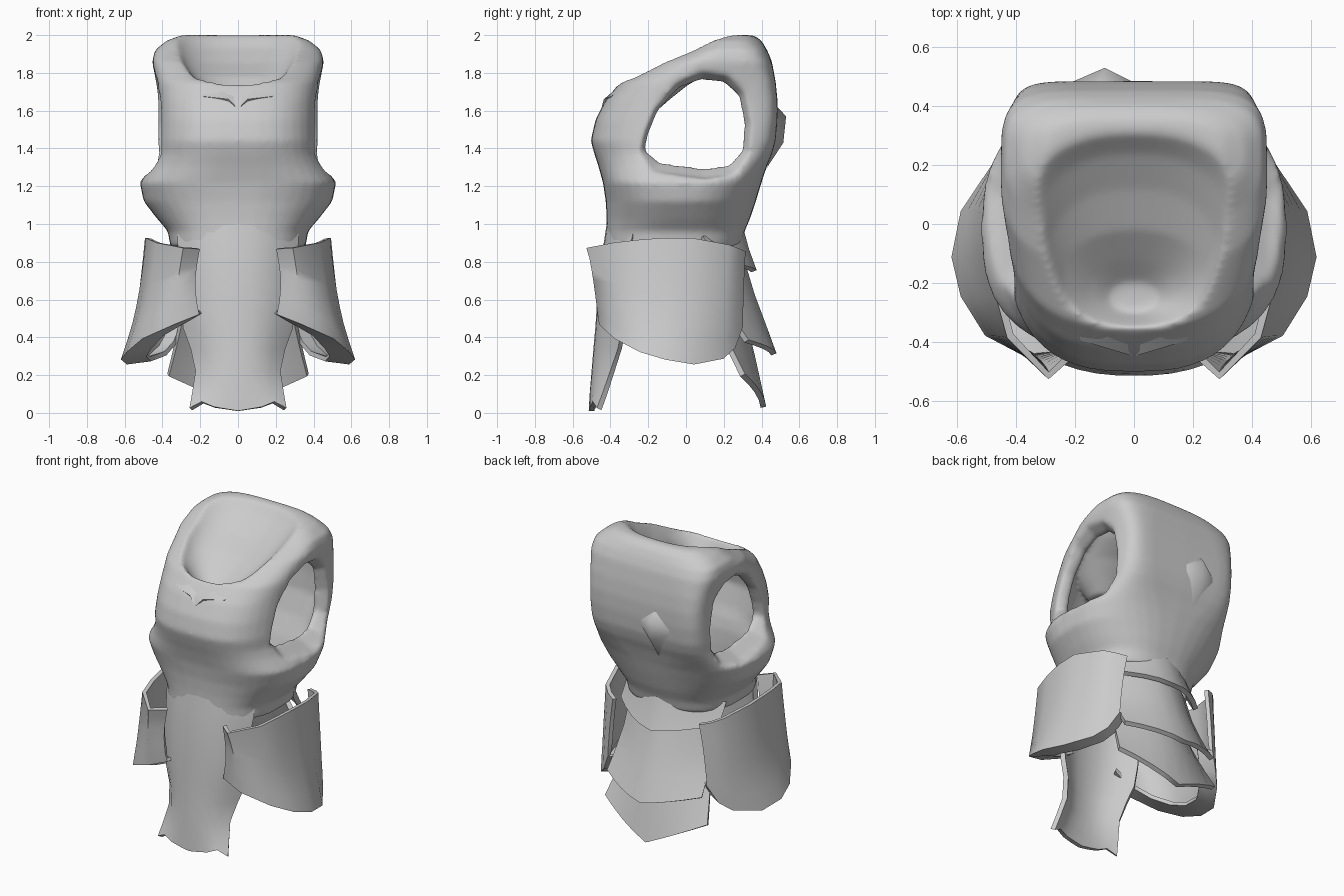
import bpy, bmesh, math

if "Cube" in bpy.data.objects:
    bpy.data.objects.remove(bpy.data.objects["Cube"])

steel = bpy.data.materials.new("grey_armour")
steel.diffuse_color = (0.6, 0.6, 0.6, 1)
steel.use_nodes = True
steel.node_tree.nodes["Principled BSDF"].inputs["Base Color"].default_value = steel.diffuse_color


def mesh_object(name, verts, faces):
    me = bpy.data.meshes.new(name)
    me.from_pydata(verts, [], faces)
    bm = bmesh.new()
    bm.from_mesh(me)
    bmesh.ops.recalc_face_normals(bm, faces=bm.faces)
    bm.to_mesh(me)
    bm.free()
    me.materials.append(steel)
    ob = bpy.data.objects.new(name, me)
    bpy.context.collection.objects.link(ob)
    return ob


def activate(ob):
    bpy.ops.object.select_all(action='DESELECT')
    ob.select_set(True)
    bpy.context.view_layer.objects.active = ob


def loft(name, rings, n=40):
    """Closed solid from rings of (z, half width, front y, back y, squareness)."""
    verts = []
    for z, hw, yf, yb, p in rings:
        for i in range(n):
            a = 2 * math.pi * i / n
            c, s = math.cos(a), math.sin(a)
            q = p if s > 0 else min(p, 2.7)
            x = hw * math.copysign(abs(c) ** (2 / q), c)
            y = (yf + yb) / 2 + (yb - yf) / 2 * math.copysign(abs(s) ** (2 / q), s)
            verts.append((x, y, z))
    faces = [(r * n + i, r * n + (i + 1) % n, (r + 1) * n + (i + 1) % n, (r + 1) * n + i)
             for r in range(len(rings) - 1) for i in range(n)]
    last = (len(rings) - 1) * n
    faces += [tuple(range(n))[::-1], tuple(range(last, last + n))]
    return mesh_object(name, verts, faces)


def cut(ob, cutter):
    """Subtract the cutter and discard it."""
    activate(ob)
    mod = ob.modifiers.new("cut", 'BOOLEAN')
    mod.operation, mod.solver, mod.object = 'DIFFERENCE', 'EXACT', cutter
    bpy.ops.object.modifier_apply(modifier=mod.name)
    bpy.data.objects.remove(cutter)


def sheet(name, rows, thick):
    """Curved plate through rows of points."""
    n = len(rows[0])
    faces = [(r * n + i, r * n + i + 1, (r + 1) * n + i + 1, (r + 1) * n + i)
             for r in range(len(rows) - 1) for i in range(n - 1)]
    ob = mesh_object(name, [p for row in rows for p in row], faces)
    mod = ob.modifiers.new("thickness", 'SOLIDIFY')
    mod.thickness, mod.offset = thick, 0
    activate(ob)
    bpy.ops.object.modifier_apply(modifier=mod.name)
    bpy.ops.object.shade_smooth_by_angle(angle=math.radians(60))
    return ob


# Torso solid
torso = loft("torso", [
    (0.88, 0.36, -0.42, 0.29, 2.5), (0.96, 0.37, -0.42, 0.31, 2.5),
    (1.03, 0.43, -0.42, 0.34, 2.4), (1.12, 0.50, -0.425, 0.37, 2.4),
    (1.22, 0.52, -0.44, 0.40, 2.8), (1.31, 0.46, -0.465, 0.43, 4.5),
    (1.37, 0.435, -0.485, 0.455, 6), (1.44, 0.43, -0.505, 0.475, 7),
    (1.55, 0.425, -0.48, 0.485, 8), (1.65, 0.425, -0.43, 0.485, 8),
    (1.75, 0.435, -0.35, 0.475, 7), (1.86, 0.455, -0.15, 0.455, 5),
    (1.92, 0.44, 0.0, 0.43, 4), (1.97, 0.38, 0.08, 0.40, 3),
    (2.00, 0.30, 0.17, 0.36, 3)])

# Sloping closed neck dish, and the hollow inside left thin beneath it
dish = [(1.63, 0.08, -0.30, -0.20, 2.2), (1.70, 0.16, -0.33, -0.12, 2.2),
        (1.78, 0.24, -0.37, -0.02, 2.3), (1.85, 0.29, -0.41, 0.12, 2.4),
        (1.93, 0.34, -0.44, 0.24, 2.5), (2.00, 0.40, -0.47, 0.31, 2.5),
        (2.2, 0.55, -0.55, 0.45, 2.5)]
inside = loft("inside_cutter", [
    (0.80, 0.325, -0.38, 0.25, 2.5), (0.96, 0.335, -0.385, 0.27, 2.5),
    (1.04, 0.39, -0.385, 0.30, 2.4), (1.13, 0.45, -0.39, 0.33, 2.4),
    (1.20, 0.45, -0.405, 0.36, 2.8), (1.27, 0.36, -0.43, 0.39, 4),
    (1.42, 0.345, -0.465, 0.435, 6), (1.55, 0.345, -0.44, 0.445, 6),
    (1.65, 0.345, -0.36, 0.445, 6), (1.75, 0.345, -0.26, 0.435, 6),
    (1.85, 0.34, -0.05, 0.41, 4), (1.90, 0.32, 0.08, 0.39, 4)])
cut(inside, loft("dish_floor", [(z - .04, hw + .035, a - .04, b + .035, p)
                                for z, hw, a, b, p in dish]))
cut(torso, inside)
cut(torso, loft("dish_cutter", dish))

# Arm openings, flared outwards
hole = [(-.22, 1.39), (-.14, 1.325), (.09, 1.295), (.23, 1.31), (.30, 1.39), (.31, 1.53),
        (.28, 1.68), (.2, 1.75), (.08, 1.765), (-.04, 1.72), (-.15, 1.6), (-.20, 1.48)]
k = len(hole)
for s in (1, -1):
    rings = [(s * x, .05 + (y - .05) * f, 1.53 + (z - 1.53) * f)
             for x, f in ((.25, 1), (.37, 1), (.46, 1.22), (.6, 1.3)) for y, z in hole]
    faces = [(r * k + i, r * k + (i + 1) % k, (r + 1) * k + (i + 1) % k, (r + 1) * k + i)
             for r in range(3) for i in range(k)]
    faces += [tuple(range(k)), tuple(range(3 * k, 4 * k))]
    cut(torso, mesh_object("arm_cutter", rings, faces))

# Soften the rims
activate(torso)
mod = torso.modifiers.new("remesh", 'REMESH')
mod.mode, mod.voxel_size, mod.use_smooth_shade = 'VOXEL', 0.014, True
bpy.ops.object.modifier_apply(modifier=mod.name)
mod = torso.modifiers.new("soften", 'SMOOTH')
mod.factor, mod.iterations = 0.5, 10
bpy.ops.object.modifier_apply(modifier=mod.name)
bpy.ops.object.shade_smooth()

# Pointed boss on the back
boss = mesh_object("back_boss", [(-.25, .465, 1.50), (-.12, .465, 1.64), (.03, .465, 1.52),
                                 (-.1, .43, 1.30), (-.1, .53, 1.57), (-.1, .515, 1.43)],
                   [(0, 1, 4), (1, 2, 4), (2, 5, 4), (2, 3, 5), (3, 0, 5), (0, 4, 5)])
activate(boss)
bpy.ops.object.shade_smooth()

# Folded collar lapels, meeting in a notch at the chest
for s in (1, -1):
    sheet("collar_lapel", [
        [(0, -.385, 1.68), (s * .1, -.365, 1.71), (s * .2, -.30, 1.75)],
        [(0, -.445, 1.60), (s * .05, -.43, 1.655), (s * .18, -.39, 1.67)]], 0.015)

# Long front panel: (z, half width, centre y, edge y)
rows = []
for z, hw, yc, ye in [(1.0, .31, -.405, -.26), (.9, .31, -.42, -.28), (.8, .30, -.435, -.30),
                      (.6, .30, -.455, -.32), (.45, .28, -.465, -.33), (.34, .24, -.475, -.35),
                      (.22, .215, -.485, -.39), (.1, .235, -.495, -.43), (.03, .25, -.50, -.46)]:
    row = []
    for i in range(-4, 5):
        u = i / 4
        dz = (-.02, -.01, .0, .025, -.01)[abs(i)] if z < .05 else 0
        row.append((hw * u, yc + (ye - yc) * abs(u) ** 2.5, z + dz))
    rows.append(row)
sheet("front_panel", rows, 0.03)

# Side tassets: (top x, top y, top z, bottom x, bottom y, bottom z), front to back
arc = [(.21, -.44, .87, .21, -.44, .53), (.29, -.515, .875, .34, -.45, .475),
       (.42, -.38, .90, .50, -.37, .40), (.455, -.25, .915, .58, -.24, .33),
       (.475, -.12, .925, .61, -.11, .29), (.48, .03, .925, .58, .04, .265),
       (.42, .22, .89, .48, .19, .295), (.37, .27, .87, .42, .25, .35),
       (.31, .305, .855, .36, .29, .46)]
for s in (1, -1):
    rows = []
    for j in range(8):
        v = j / 7
        w = v ** 2.6
        rows.append([(s * (a + (d - a) * w + .02 * math.sin(math.pi * v)),
                      b + (e - b) * v ** .7, c + (f - c) * v)
                     for a, b, c, d, e, f in arc])
    # Lower lip turned inwards
    rows.append([(x - s * .12 * abs(x) / .6, y * .84, z + .02) for x, y, z in rows[-1]])
    sheet("side_tasset", rows, 0.025)

# Overlapping back plates: rows of (half width, centre y, edge y, centre z, edge z)
plates = {
    "upper_back_plate": [(.35, .29, .08, .97, .93), (.35, .32, .12, .86, .86),
                         (.35, .36, .16, .75, .80)],
    "middle_back_plate": [(.32, .29, .10, .82, .80), (.32, .35, .17, .62, .63),
                          (.33, .41, .24, .46, .50), (.34, .465, .32, .31, .38)],
    "lower_back_plate": [(.30, .30, .16, .50, .50), (.33, .35, .22, .30, .36),
                         (.37, .41, .30, .03, .20)]}
for name, spec in plates.items():
    sheet(name, [[(hw * i / 4, yc + (ye - yc) * abs(i / 4) ** 1.7,
                   zc + (ze - zc) * abs(i / 4)) for i in range(-4, 5)]
                 for hw, yc, ye, zc, ze in spec], 0.03)
